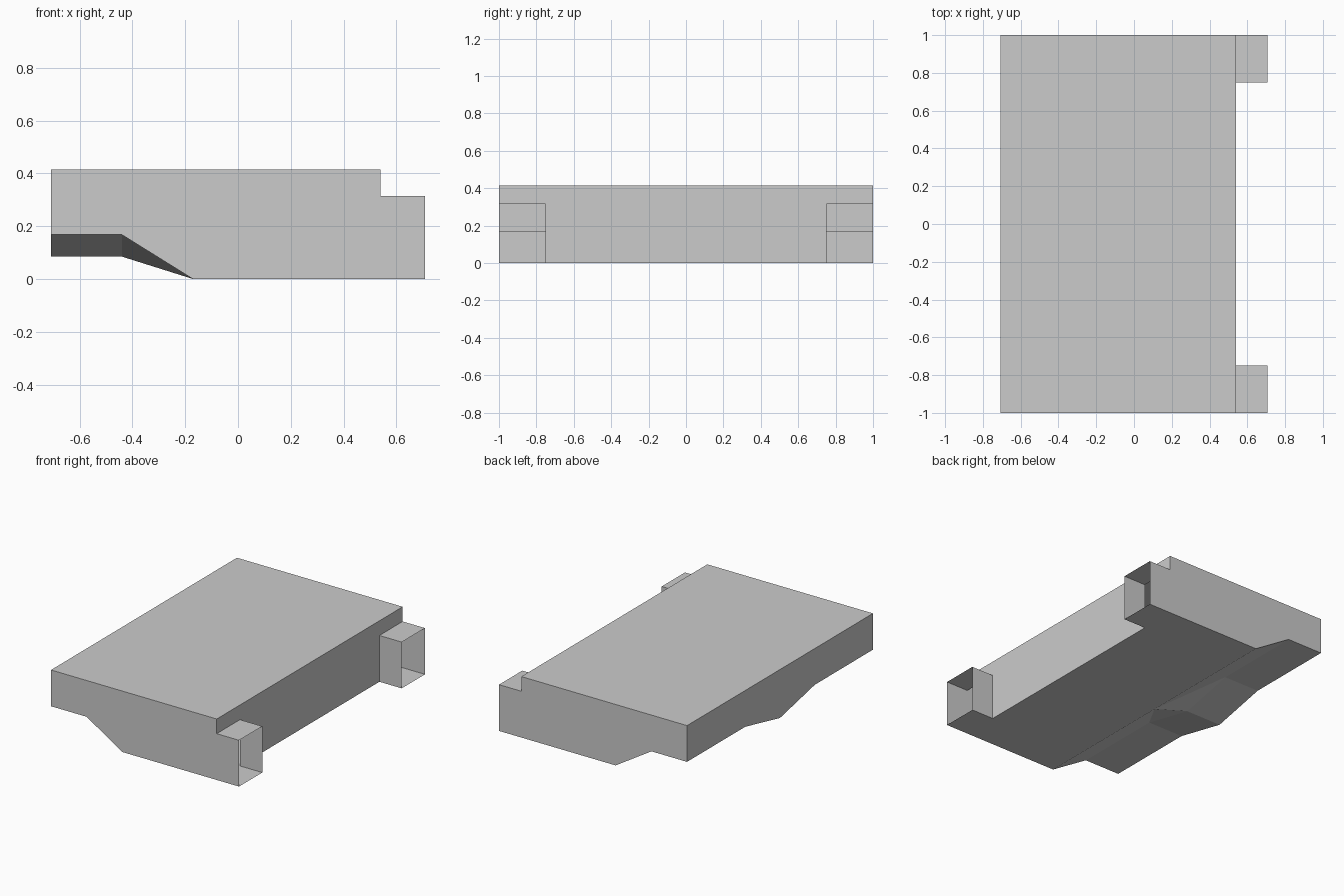
import bpy, bmesh

if "Cube" in bpy.data.objects:
    bpy.data.objects.remove(bpy.data.objects["Cube"])

XB, XF, XT = -0.708, 0.54, 0.708      # back wall, front wall, tab tip
XS, XE = -0.44, -0.17                 # start and end of the belly slope
TOP, TAB, LOW, RIDGE = 0.415, 0.315, 0.168, 0.085
W, YT, YV = 1.0, 0.75, 0.375          # half width, tab inner side, ridge half width

bm = bmesh.new()


def face(*points):
    bm.faces.new([bm.verts.new(p) for p in points])


def along_y(profile, y):
    face(*[(x, y, z) for x, z in profile])


def along_x(profile, x):
    face(*[(x, y, z) for y, z in profile])


def along_z(profile, z):
    face(*[(x, y, z) for x, y in profile])


# Side wall
along_y([(XB, LOW), (XS, LOW), (XE, 0), (XT, 0), (XT, TAB), (XF, TAB),
         (XF, TOP), (XB, TOP)], W)
# Top deck and flat floor, which runs on under the tab
along_z([(XB, 0), (XF, 0), (XF, W), (XB, W)], TOP)
along_z([(XE, 0), (XE, W), (XT, W), (XT, YT), (XF, YT), (XF, 0)], 0)
# Raised underside, slope and central ridge
along_z([(XB, YV), (XB, W), (XS, W), (XS, YV)], LOW)
face((XE, 0, 0), (XS, YV, LOW), (XS, W, LOW), (XE, W, 0))
face((XE, 0, 0), (XS, 0, RIDGE), (XS, YV, LOW))
face((XS, 0, RIDGE), (XB, 0, RIDGE), (XB, YV, LOW), (XS, YV, LOW))
# End walls; the right-hand one is open behind the hollow tab
along_x([(0, RIDGE), (0, TOP), (W, TOP), (W, LOW), (YV, LOW)], XB)
along_x([(0, 0), (YT, 0), (YT, TAB), (W, TAB), (W, TOP), (0, TOP)], XF)
# Hollow tab with open tip: roof and inner wall
along_z([(XF, YT), (XT, YT), (XT, W), (XF, W)], TAB)
along_y([(XF, 0), (XT, 0), (XT, TAB), (XF, TAB)], YT)

# Mirror to the other half and weld into one shell
mirrored = bmesh.ops.duplicate(bm, geom=bm.verts[:] + bm.edges[:] + bm.faces[:])
for v in mirrored["geom"]:
    if isinstance(v, bmesh.types.BMVert):
        v.co.y = -v.co.y
bmesh.ops.remove_doubles(bm, verts=bm.verts[:], dist=0.0005)
bmesh.ops.recalc_face_normals(bm, faces=bm.faces[:])

mesh = bpy.data.meshes.new("hollow_shell")
bm.to_mesh(mesh)
bm.free()
bpy.context.collection.objects.link(bpy.data.objects.new("hollow_shell", mesh))
